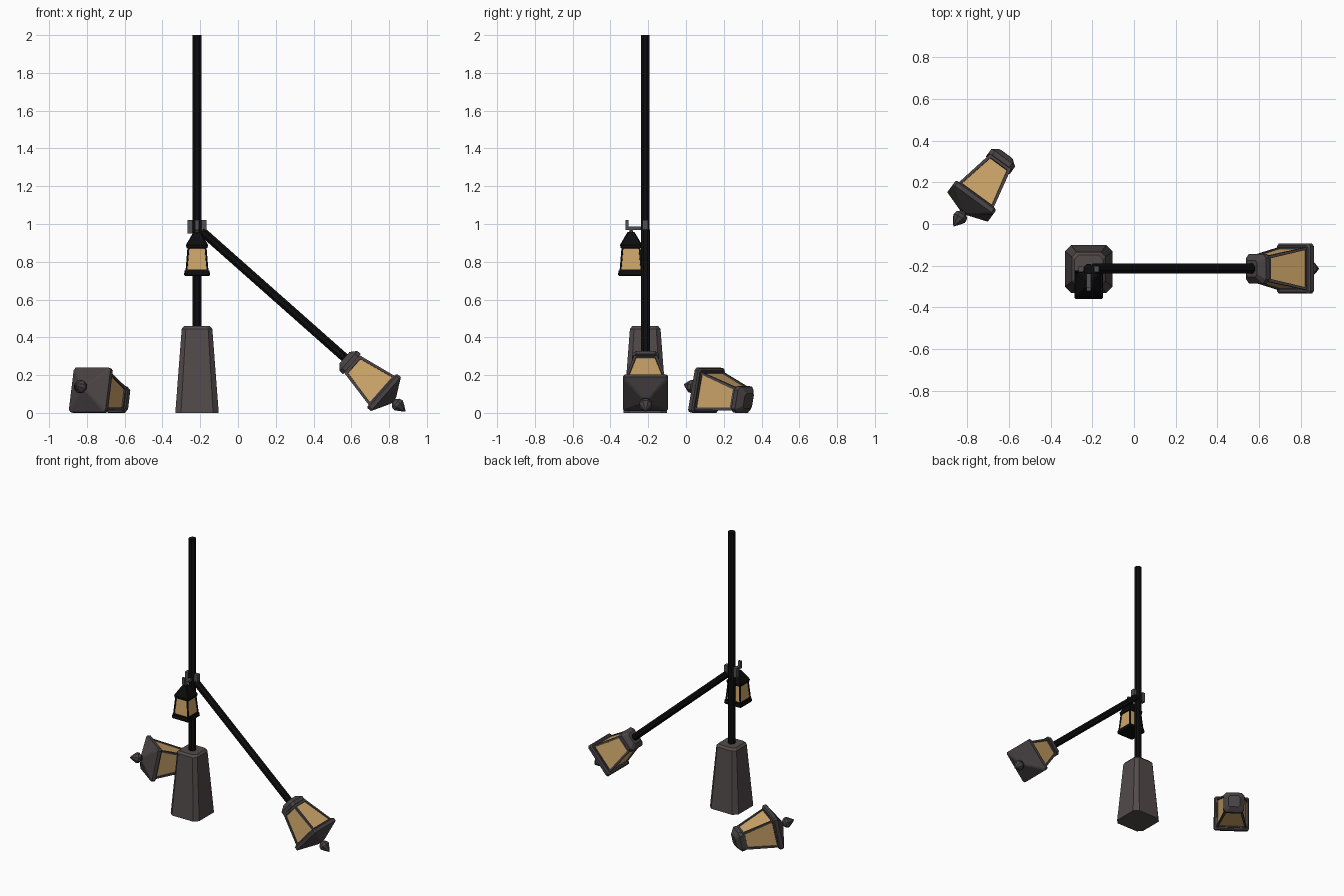
import bpy, bmesh, math
from mathutils import Matrix, Vector

if "Cube" in bpy.data.objects:
    bpy.data.objects.remove(bpy.data.objects["Cube"])


def material(name, r, g, b):
    m = bpy.data.materials.new(name)
    m.diffuse_color = (r, g, b, 1)
    m.use_nodes = True
    m.node_tree.nodes["Principled BSDF"].inputs["Base Color"].default_value = m.diffuse_color
    return m


STONE = material("base_brown_grey", 0.085, 0.069, 0.07)
IRON = material("lantern_grey", 0.066, 0.055, 0.057)
BLACK = material("black_metal", 0.004, 0.004, 0.004)
STEEL = material("bracket_grey", 0.08, 0.08, 0.08)
GLASS = material("amber_glass", 0.62, 0.385, 0.145)

PX, PY = -0.217, -0.216  # post centre
ROUND = 0.586            # chamfer ratio giving a regular octagon


def finish(bm, name, mats, matrix=Matrix()):
    bmesh.ops.recalc_face_normals(bm, faces=bm.faces)
    me = bpy.data.meshes.new(name)
    bm.to_mesh(me)
    bm.free()
    for m in mats:
        me.materials.append(m)
    ob = bpy.data.objects.new(name, me)
    bpy.context.collection.objects.link(ob)
    ob.matrix_world = matrix
    return ob


def loft(name, rings, mat, matrix=Matrix()):
    """Stack of chamfered squares: each ring is (z, half width, chamfer)."""
    bm = bmesh.new()
    loops = []
    for z, h, c in rings:
        pts = []
        for k in range(4):
            rot = Matrix.Rotation(k * math.pi / 2, 3, 'Z')
            pts += [rot @ Vector((h, -h + c, z)), rot @ Vector((h, h - c, z))]
        loops.append([bm.verts.new(p) for p in pts])
    for a, b in zip(loops, loops[1:]):
        for i in range(8):
            j = (i + 1) % 8
            bm.faces.new((a[i], a[j], b[j], b[i]))
    bm.faces.new(loops[0][::-1])
    bm.faces.new(loops[-1])
    return finish(bm, name, [mat], matrix)


def rounded(rings):
    return [(z, r, r * ROUND) for z, r in rings]


def box(name, centre, size, mat):
    bm = bmesh.new()
    bmesh.ops.create_cube(bm, size=1, matrix=Matrix.Translation(centre) @ Matrix.Diagonal((*size, 1)))
    return finish(bm, name, [mat])


def lantern_body(name, z0, h0, z1, h1, border, depth, frame, matrix):
    """Tapered box with recessed glass in its four sides."""
    bm = bmesh.new()
    lo, hi = [[bm.verts.new((sx * h, sy * h, z)) for sx, sy in ((-1, -1), (1, -1), (1, 1), (-1, 1))]
              for z, h in ((z0, h0), (z1, h1))]
    sides = [bm.faces.new((lo[i], lo[(i + 1) % 4], hi[(i + 1) % 4], hi[i])) for i in range(4)]
    bm.faces.new(lo[::-1])
    bm.faces.new(hi)
    bm.normal_update()
    bmesh.ops.inset_individual(bm, faces=sides, thickness=border, depth=0)
    bmesh.ops.inset_individual(bm, faces=sides, thickness=0.001, depth=-depth)
    for f in sides:
        f.material_index = 1
    return finish(bm, name, [frame, GLASS], matrix)


def frame_matrix(origin, axis, side):
    z = Vector(axis).normalized()
    y = z.cross(Vector(side)).normalized()
    x = y.cross(z)
    m = Matrix((x, y, z)).transposed().to_4x4()
    m.translation = origin
    return m


def large_lantern(prefix, m):
    """Local origin is the finial tip, +z points out through the roof."""
    loft(prefix + "_foot", [(-0.43, 0.04, 0.012), (-0.402, 0.071, 0.02), (-0.378, 0.071, 0.02)], IRON, m)
    lantern_body(prefix + "_body", -0.378, 0.062, -0.162, 0.104, 0.019, 0.007, IRON, m)
    loft(prefix + "_roof", [(-0.168, 0.112, 0.012), (-0.16, 0.12, 0.012), (-0.138, 0.12, 0.012),
                            (-0.085, 0.022, 0.006)], IRON, m)
    loft(prefix + "_finial", rounded([(-0.095, 0.014), (-0.08, 0.016), (-0.066, 0.031), (-0.048, 0.034),
                                      (-0.025, 0.02), (0, 0.002)]), IRON, m)


# Stone base and upright post
at_post = Matrix.Translation((PX, PY, 0))
loft("base", [(0, 0.115, 0.03), (0.445, 0.081, 0.022), (0.46, 0.068, 0.02)], STONE, at_post)
loft("post", rounded([(0.45, 0.0235), (2.0, 0.0235)]), BLACK, at_post)

# Broken arm leaning to the ground, with its lantern upside down
arm = frame_matrix((0.886, PY + 0.002, 0.008), (0.749, 0, -0.663), (0, 1, 0))
loft("fallen_arm", rounded([(-1.44, 0.0235), (-0.42, 0.0235)]), BLACK, arm)
large_lantern("arm_lantern", arm)

# Loose lantern lying on one of its sides
tilt = math.radians(11.7)
c = math.cos(tilt)
large_lantern("loose_lantern", frame_matrix((-0.865, -0.01, 0.15),
              (-0.588 * c, -0.809 * c, math.sin(tilt)), (0.809, -0.588, 0)))

# Bracket on the post and the hook
for side, sx in (("left", -1), ("right", 1)):
    box("bracket_" + side, (PX + sx * 0.037, PY, 0.985), (0.026, 0.03, 0.07), STEEL)
box("hook_arm", (PX, -0.27, 0.978), (0.022, 0.1, 0.018), STEEL)
box("hook_tip", (PX, -0.313, 0.995), (0.022, 0.016, 0.05), STEEL)

# Small hanging lantern
hang = Matrix.Translation((PX, -0.291, 0))
loft("small_lantern_foot", [(0.725, 0.064, 0.006), (0.731, 0.069, 0.006), (0.753, 0.066, 0.006)], BLACK, hang)
lantern_body("small_lantern_body", 0.75, 0.061, 0.882, 0.05, 0.013, 0.004, BLACK, hang)
loft("small_lantern_roof", [(0.873, 0.056, 0.006), (0.89, 0.058, 0.006), (0.945, 0.026, 0.005),
                            (0.958, 0.018, 0.005)], BLACK, hang)
loft("small_lantern_stem", rounded([(0.95, 0.01), (0.985, 0.008)]), STEEL, hang)
